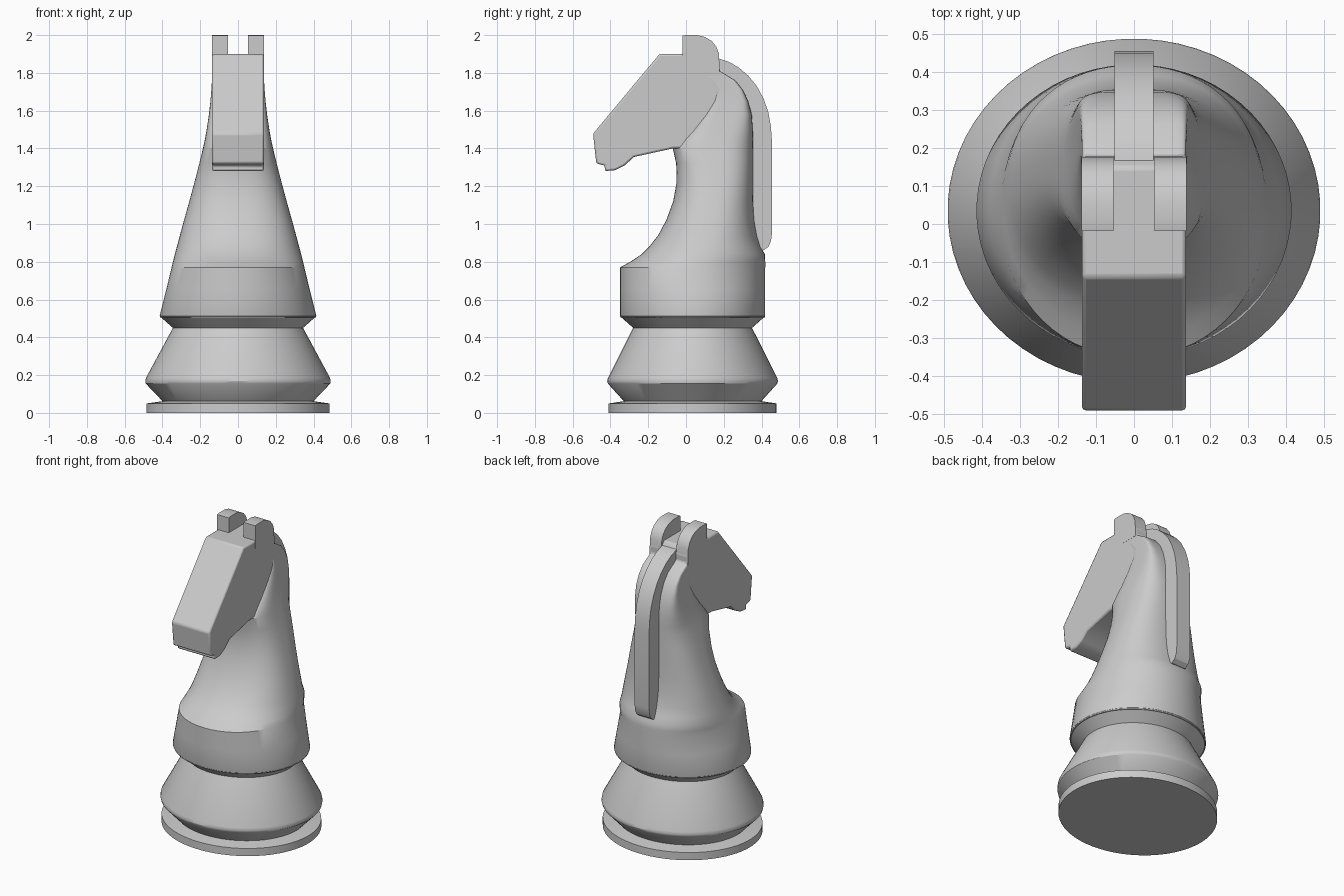
import bpy, bmesh, math

N = 64


def finish(name, bm, angle=30):
    bmesh.ops.recalc_face_normals(bm, faces=bm.faces)
    me = bpy.data.meshes.new(name)
    bm.to_mesh(me)
    bm.free()
    ob = bpy.data.objects.new(name, me)
    bpy.context.collection.objects.link(ob)
    bpy.ops.object.select_all(action='DESELECT')
    ob.select_set(True)
    bpy.context.view_layer.objects.active = ob
    bpy.ops.object.shade_smooth_by_angle(angle=math.radians(angle))
    return ob


def loft(name, sections):
    """Sections: z, half width, front y, back y, squareness (2 = ellipse)."""
    bm = bmesh.new()
    rings = []
    for z, rx, y0, y1, n in sections:
        ring = []
        for i in range(N):
            a = 2 * math.pi * (i + 0.5) / N
            c, s = math.cos(a), math.sin(a)
            x = rx * math.copysign(abs(c) ** (2 / n), c)
            y = (y0 + y1) / 2 + (y1 - y0) / 2 * math.copysign(abs(s) ** (2 / n), s)
            ring.append(bm.verts.new((x, y, z)))
        rings.append(ring)
    for a, b in zip(rings, rings[1:]):
        for i in range(N):
            j = (i + 1) % N
            bm.faces.new((a[i], a[j], b[j], b[i]))
    bm.faces.new(rings[0][::-1])
    bm.faces.new(rings[-1])
    return finish(name, bm)


def slab(name, profile, x0, x1, bevel=0.0):
    """Side profile (y, z) extruded from x0 to x1."""
    bm = bmesh.new()
    face = bm.faces.new([bm.verts.new((x0, y, z)) for y, z in profile])
    ext = bmesh.ops.extrude_face_region(bm, geom=[face])
    moved = [v for v in ext['geom'] if isinstance(v, bmesh.types.BMVert)]
    bmesh.ops.translate(bm, verts=moved, vec=(x1 - x0, 0, 0))
    ob = finish(name, bm)
    if bevel:
        mod = ob.modifiers.new("bevel", 'BEVEL')
        mod.width = bevel
        mod.segments = 2
        mod.limit_method = 'ANGLE'
        mod.angle_limit = math.radians(30)
    return ob


# stepped oval base
base = [(0, .485, .445), (.05, .485, .445), (.062, .40, .365), (.155, .489, .449),
        (.168, .491, .453), (.185, .488, .449), (.45, .345, .315), (.512, .415, .385)]
loft("base", [(z, rx, .035 - ry, .035 + ry, 2) for z, rx, ry in base])

# body rising from an oval to a squared neck
loft("neck", [
    (.505, .413, -.347, .417, 2), (.515, .415, -.35, .42, 2), (.65, .381, -.35, .42, 2.05),
    (.77, .352, -.35, .42, 2.1), (.80, .345, -.295, .42, 2.12), (.84, .335, -.235, .418, 2.15),
    (.88, .324, -.195, .395, 2.2), (.94, .308, -.148, .376, 2.3), (1.02, .286, -.105, .362, 2.4),
    (1.12, .258, -.068, .356, 2.5), (1.22, .231, -.05, .355, 2.65), (1.32, .205, -.052, .355, 2.8),
    (1.40, .186, -.07, .355, 3), (1.45, .175, -.03, .355, 3.3), (1.5, .166, .02, .354, 3.8),
    (1.58, .154, .09, .348, 5), (1.65, .146, .14, .330, 7), (1.71, .141, .16, .302, 9),
    (1.76, .138, .12, .262, 11), (1.81, .136, .02, .18, 12)])

# head, with mouth notch under the nose
slab("head", [
    (-.14, 1.90), (-.492, 1.478), (-.475, 1.32), (-.43, 1.31), (-.43, 1.28),
    (-.375, 1.285), (-.325, 1.31), (-.275, 1.355), (-.07, 1.40), (.15, 1.40),
    (.33, 1.52), (.315, 1.66), (.26, 1.75), (.178, 1.81), (.178, 1.86), (.15, 1.90)],
    -.137, .137, .01)

# ears
ear = [(-.018, 1.85), (-.018, 1.997), (.0, 2.0), (.06, 2.0), (.10, 1.99), (.135, 1.97),
       (.16, 1.94), (.175, 1.90), (.178, 1.80), (.05, 1.80)]
for side, name in ((-1, "left_ear"), (1, "right_ear")):
    slab(name, ear, side * .054, side * .138)

# mane ridge down the back
slab("mane", [
    (.12, 1.88), (.178, 1.875), (.23, 1.857), (.28, 1.828), (.33, 1.785), (.375, 1.73),
    (.41, 1.665), (.435, 1.595), (.449, 1.52), (.455, 1.44), (.455, .95), (.45, .91),
    (.437, .88), (.41, .86), (.30, .86), (.30, 1.55), (.22, 1.68), (.12, 1.75)],
    -.052, .052)
